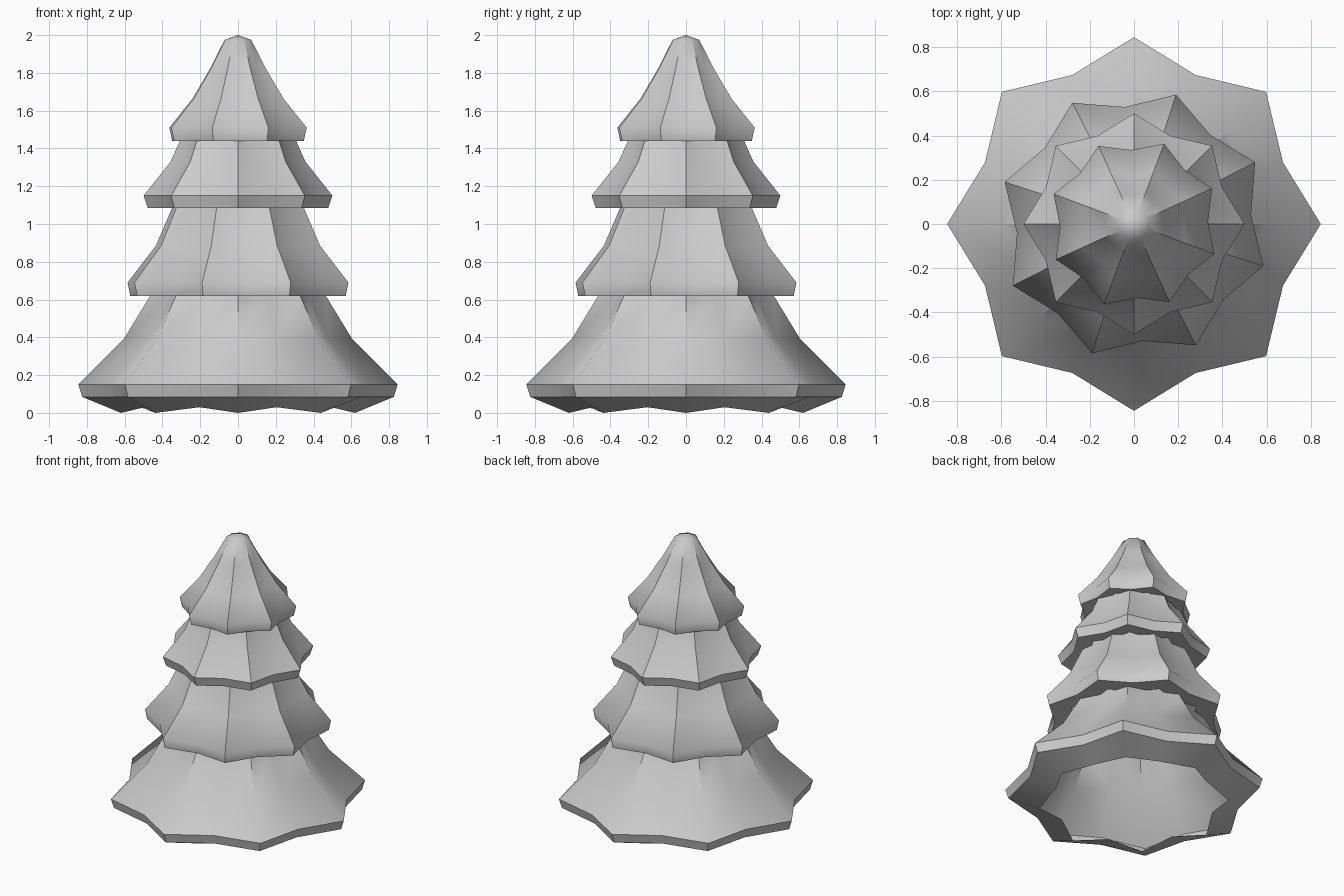
import bpy, bmesh
from math import cos, sin, pi, radians

if "Cube" in bpy.data.objects:
    bpy.data.objects.remove(bpy.data.objects["Cube"])

POINTS = 8      # star points per tier
VALLEY = 0.863  # valley radius relative to point radius


def tier(name, profile, turn=0.0, tip=None):
    """Loft star rings; profile rows are (point radius, z at points, z at valleys)."""
    bm = bmesh.new()
    n = POINTS * 2
    rings = []
    for r, zp, zv in profile:
        ring = []
        for i in range(n):
            a = radians(turn) + i * pi / POINTS
            valley = i % 2
            rr = r * (VALLEY if valley else 1)
            ring.append(bm.verts.new((rr * cos(a), rr * sin(a), zv if valley else zp)))
        rings.append(ring)
    for lo, hi in zip(rings, rings[1:]):
        for i in range(n):
            j = (i + 1) % n
            bm.faces.new((lo[i], lo[j], hi[j], hi[i]))
    if tip is not None:
        top = bm.verts.new((0, 0, tip))
        for i in range(n):
            bm.faces.new((rings[-1][i], rings[-1][(i + 1) % n], top))
    me = bpy.data.meshes.new(name)
    bm.to_mesh(me)
    bm.free()
    ob = bpy.data.objects.new(name, me)
    bpy.context.collection.objects.link(ob)
    bpy.ops.object.select_all(action='DESELECT')
    ob.select_set(True)
    bpy.context.view_layer.objects.active = ob
    bpy.ops.object.shade_smooth_by_angle(angle=radians(50))
    return ob


def flat(rows):
    return [(r, z, z) for r, z in rows]


# Bottom tier: open underneath, with a scalloped lip turned inward
tier("bottom_branches",
     [(0.62, 0.0, 0.03)] + flat([(0.825, 0.085), (0.845, 0.15), (0.605, 0.39), (0.465, 0.62), (0.42, 0.70)]))

# Lower middle tier
tier("lower_middle_branches",
     flat([(0.44, 0.635), (0.60, 0.62), (0.615, 0.69), (0.457, 0.885), (0.367, 1.085), (0.335, 1.15)]), 27)

# Upper middle tier
tier("upper_middle_branches",
     flat([(0.35, 1.10), (0.478, 1.085), (0.50, 1.15), (0.357, 1.33), (0.308, 1.44), (0.28, 1.50)]))

# Top tier with rounded tip
tier("top_branches",
     flat([(0.28, 1.45), (0.372, 1.44), (0.388, 1.51), (0.256, 1.665), (0.153, 1.83), (0.075, 1.975)]), 24.5, tip=2.0)
